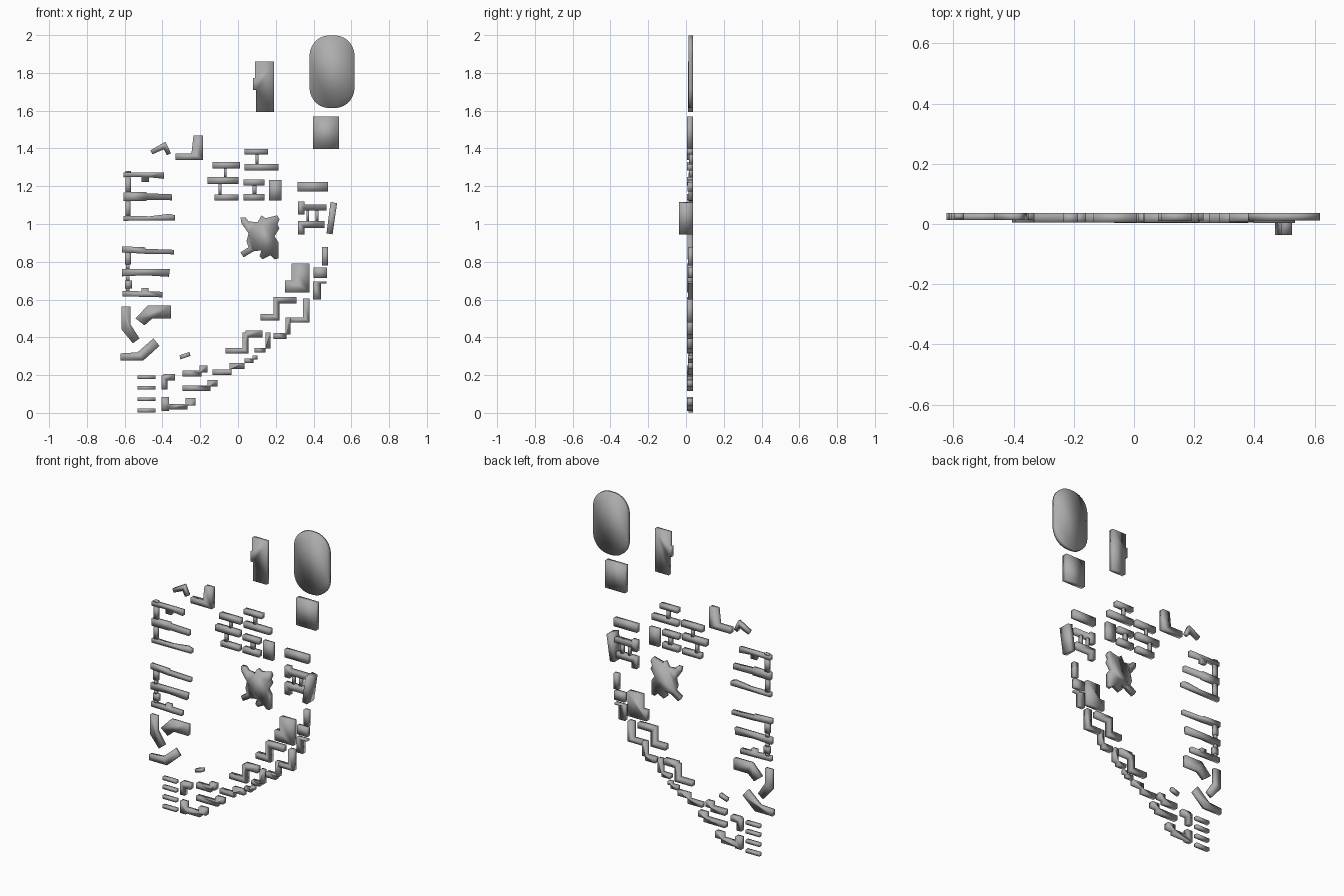
import bpy, math

# Site plan of extruded buildings. Plan drawn on a 189-steps-per-unit sheet,
# origin at left/top (x = 238.5 is the middle, z = 413.5 is the bottom).
STEP, CX, CZ, BACK = 188.8, 238.5, 413.5, 0.036

mat = bpy.data.materials.new("concrete_grey")
mat.diffuse_color = (0.42, 0.42, 0.42, 1)


def build(name, outlines, front):
    """Extrude closed plan outlines from the back plane to y = front."""
    verts, faces = [], []
    for pts in outlines:
        area = sum(a[0] * b[1] - b[0] * a[1] for a, b in zip(pts, pts[1:] + pts[:1]))
        if area > 0:                       # make it run anticlockwise seen from the front
            pts = pts[::-1]
        n, o = len(pts), len(verts)
        for y in (front, BACK):
            verts += [((x - CX) / STEP, y, (CZ - z) / STEP) for x, z in pts]
        faces.append([o + i for i in range(n)])
        faces.append([o + n + i for i in reversed(range(n))])
        for i in range(n):
            j = (i + 1) % n
            faces.append([o + j, o + i, o + n + i, o + n + j])
    me = bpy.data.meshes.new(name)
    me.from_pydata(verts, [], faces)
    me.materials.append(mat)
    for p in me.polygons:
        p.use_smooth = True
    ob = bpy.data.objects.new(name, me)
    bpy.context.collection.objects.link(ob)


def box(x0, z0, x1, z1):
    return [(x0, z0), (x1, z0), (x1, z1), (x0, z1)]


def ortho(*v):
    """Right-angled outline: alternating x, z values, starting with x."""
    pts = []
    n = len(v)
    for i in range(0, n, 2):
        pts.append((v[i], v[i + 1]))
        pts.append((v[(i + 2) % n], v[i + 1]))
    return pts


def poly(*v):
    return list(zip(v[::2], v[1::2]))


# Stadium: rounded at both ends
oval = []
for k in range(32):
    a = 2 * math.pi * (k + 0.5) / 32
    c, s = math.cos(a), math.sin(a)
    z = 72.5 + math.copysign(15, s) + 21.5 * s
    oval.append((332.5 + math.copysign(abs(c) ** 0.85, c) * 22.6, z))
build("stadium", [oval], 0.012)
build("stadium_hall", [box(313.5, 117.5, 339.5, 149.5)], 0.004)
build("long_hall", [poly(255.5, 62.5, 274.5, 62.5, 274.5, 113, 256.5, 113, 256.5, 91,
                         253.5, 91, 253.5, 79, 255.5, 79)], 0.010)

# Corner buildings at the upper left
build("small_corner_block", [poly(151, 151, 166, 142.5, 171.5, 154, 167.5, 156,
                                  164.5, 150, 153, 155)], 0.013)
build("large_corner_block", [poly(176, 154, 192, 154, 194, 136, 203.5, 136,
                                  203.5, 160.5, 176, 160.5)], 0.005)

# Comb-shaped terraces on the left side
build("upper_comb_wings", [
    poly(124, 173, 164.5, 173, 164.5, 179.5, 149.5, 178, 149.5, 182.5, 142, 182.5, 142, 177.5, 124, 178),
    poly(124, 193, 147, 192.5, 147, 194, 172.5, 195, 172.5, 201, 147, 200.5, 147, 201.5, 124, 201.5),
    poly(124, 216.5, 150, 217, 170, 214.5, 175.5, 216, 175.5, 221, 124, 221.5)], 0.013)
build("upper_comb_links", [box(126, 171.5, 131.5, 173), box(126, 178, 131.5, 193),
                           box(126, 201.5, 131, 216.5)], 0.016)
build("lower_comb_wings", [
    poly(122.5, 247, 146, 248, 146, 249.5, 174.5, 250.5, 174.5, 255, 146, 254.5, 122.5, 253),
    poly(122.5, 269.5, 170.5, 269.5, 169.5, 277.5, 146, 276, 122.5, 277),
    poly(123, 291.5, 142, 292, 142, 288.5, 149, 288.5, 149, 292, 163, 292.5, 163, 298, 123, 297)], 0.013)
build("lower_comb_links", [box(125.5, 253, 131.5, 265), box(126.5, 265, 130, 269.5),
                           box(125.5, 281, 132.5, 289), box(126.5, 277, 130, 281),
                           box(126.5, 289, 130, 291.6)], 0.016)

# Bent blocks at the lower left
build("bent_blocks", [
    poly(122, 307, 131, 307, 131, 325, 140, 339, 133.5, 344, 122, 330),
    poly(136, 319, 148.5, 306, 171.5, 306, 171.5, 319, 153, 319, 145, 326),
    poly(121, 354, 138, 353, 154, 339, 160, 346.5, 144, 361, 121, 361)], 0.013)
build("kiosk", [poly(180, 356, 190, 352.5, 191, 356.5, 181, 360)], 0.015)

# Row of four narrow bars
build("narrow_bars", [box(138, z, 156, z + 3.7) for z in (376, 386.5, 398, 409.3)], 0.013)

# Stepped blocks along the curved lower edge
build("lower_stepped_blocks", [
    ortho(162, 376, 164, 374.5, 175.5, 381, 168, 390),
    ortho(183, 371, 200, 366, 208, 373, 202, 377),
    ortho(183, 386, 208, 380.5, 218, 387, 211, 391.5),
    ortho(162, 397.5, 169.5, 404.5, 186, 398.5, 196, 406, 188, 410, 169.5, 411.5)], 0.005)
build("middle_stepped_blocks", [
    ortho(213, 370, 230, 363.5, 245, 369.5, 232, 375.5),
    ortho(245, 359, 253, 356, 258, 360, 254, 363.5)], 0.010)
build("upper_stepped_blocks", [
    ortho(226, 348.5, 243, 333, 246, 331, 263, 338, 249, 354),
    ortho(255, 348.5, 266, 333, 271, 349, 266, 353),
    ortho(274, 333.5, 286, 318, 291, 335, 287, 339.5),
    ortho(261, 314.5, 274, 297.5, 297, 304, 280, 321),
    ortho(291, 318, 303.5, 299, 310, 323)], 0.004)
build("end_blocks", [
    ortho(313.5, 282, 327, 284, 321.5, 300),
    box(314, 268, 327.5, 278.5),
    box(322.5, 247.5, 328.5, 266)], 0.010)
build("square_block", [ortho(285.5, 281, 292, 264, 310, 293)], 0.004)

# Star-shaped central building
build("star_building", [poly(
    241, 218, 246, 218, 249, 222, 258, 223, 262, 216, 266, 219, 278, 216, 280, 220,
    278, 225, 280, 229, 275, 237, 279, 243, 279, 259, 275, 260, 271, 256, 263, 260,
    260, 257, 262, 251, 254, 252, 244, 258, 241, 253, 249, 248, 247, 242, 249, 234,
    242, 224)], 0.008)

# Slabs joined by narrow stems in the upper middle
build("slab_blocks", [
    box(213, 162.5, 240.5, 169), box(208, 177.5, 239, 184.5), box(215, 195, 239, 201),
    box(245, 149.5, 268.5, 155), box(245, 164.5, 279, 171),
    box(244, 180, 265, 186), box(244, 194.5, 265, 201)], 0.005)
build("slab_stems", [
    box(224.5, 169, 227, 177.5), box(219, 184.5, 222, 195),
    box(256, 155, 259, 164.5), box(253, 186, 257, 194.5)], 0.016)
build("flat_hall", [box(269.5, 180.5, 282, 201)], 0.012)

# Right-hand cluster with the tall leaning-plan tower
build("right_bar", [box(298, 182.5, 328.5, 192)], 0.008)
build("right_cluster", [
    ortho(298.5, 202, 305, 205, 327, 211, 305, 215),
    ortho(298.5, 221.5, 325, 228.5, 305, 235)], 0.005)
build("right_stems", [box(307, 211, 309.5, 221.5), box(316, 211, 319, 221.5)], 0.016)
build("tower", [poly(331, 202.5, 337.5, 204, 333, 235, 327, 234)], -0.036)
